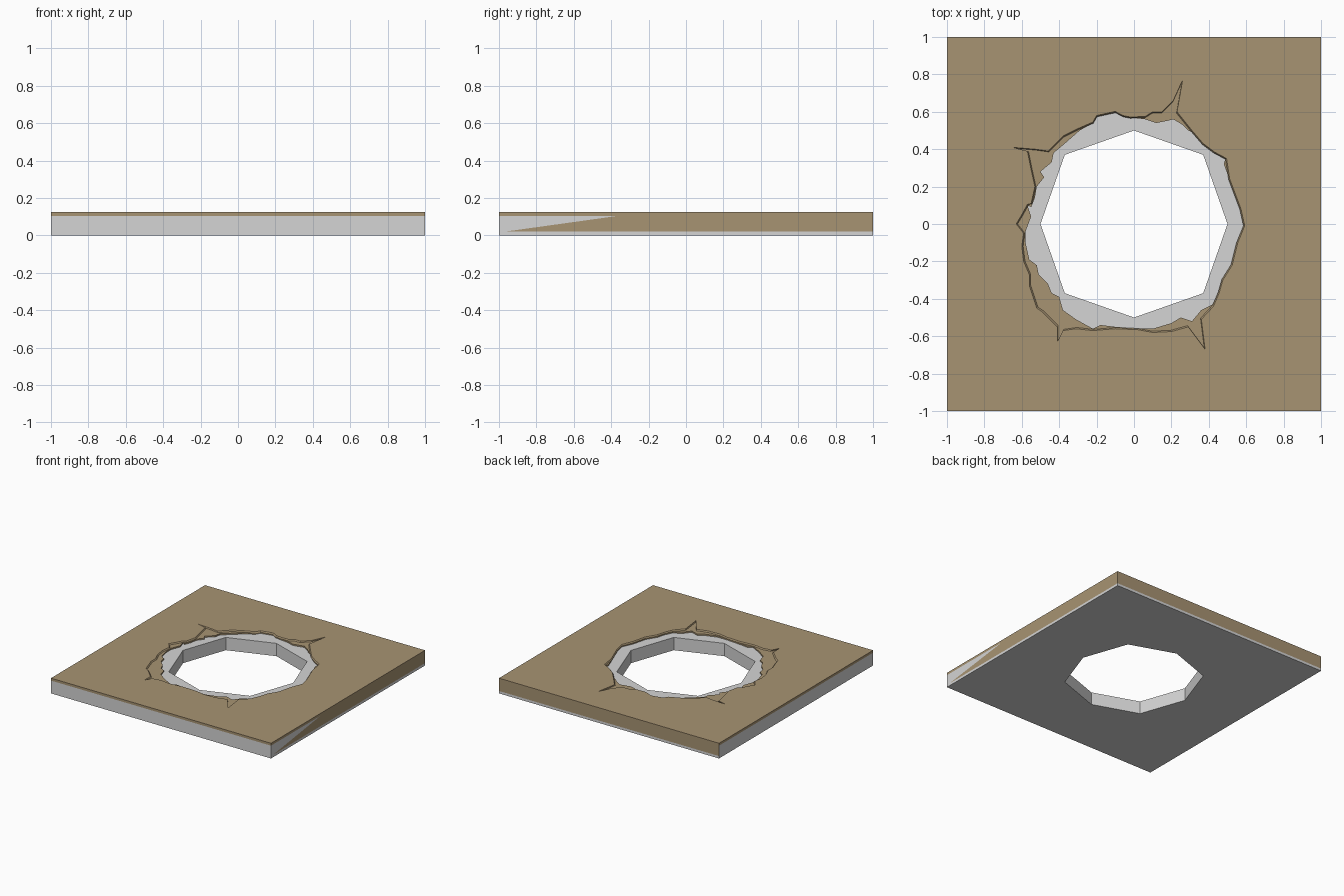
import bpy, bmesh
from mathutils import Vector

if "Cube" in bpy.data.objects:
    bpy.data.objects.remove(bpy.data.objects["Cube"])


def material(name, rgb):
    m = bpy.data.materials.new(name)
    m.diffuse_color = (*rgb, 1)
    m.use_nodes = True
    m.node_tree.nodes["Principled BSDF"].inputs["Base Color"].default_value = m.diffuse_color
    return m


GREY = material("pale grey stone", (0.66, 0.66, 0.66))
TAN = material("tan plaster", (0.39, 0.295, 0.17))
SQUARE = [(-1, -1), (1, -1), (1, 1), (-1, 1)]


def pierced_slab(hole, z0, z1, taper=1.0, keep_bottom=True):
    """Square slab with a hole; the hole's lower rim may be scaled by taper."""
    bm = bmesh.new()
    for loop in (SQUARE, hole):
        vs = [bm.verts.new((x, y, z1)) for x, y in loop]
        for a, b in zip(vs, vs[1:] + vs[:1]):
            bm.edges.new((a, b))
    bmesh.ops.triangle_fill(bm, edges=bm.edges[:], use_beauty=True, normal=(0, 0, 1))
    res = bmesh.ops.extrude_face_region(bm, geom=bm.faces[:], use_keep_orig=True)
    for v in [g for g in res["geom"] if isinstance(g, bmesh.types.BMVert)]:
        v.co.z = z0
        if max(abs(v.co.x), abs(v.co.y)) < 0.99:
            v.co.x *= taper
            v.co.y *= taper
    bmesh.ops.recalc_face_normals(bm, faces=bm.faces[:])
    if not keep_bottom:
        low = [f for f in bm.faces if all(abs(v.co.z - z0) < 1e-5 for v in f.verts)]
        bmesh.ops.delete(bm, geom=low, context='FACES')
    return bm


def finish(bm, name, mats):
    me = bpy.data.meshes.new(name)
    bm.to_mesh(me)
    bm.free()
    for m in mats:
        me.materials.append(m)
    ob = bpy.data.objects.new(name, me)
    bpy.context.collection.objects.link(ob)
    return ob


def cut(bm, test, co, no):
    faces = [f for f in bm.faces if test(f)]
    geom = set(faces)
    for f in faces:
        geom.update(f.edges)
        geom.update(f.verts)
    bmesh.ops.bisect_plane(bm, geom=list(geom), plane_co=co, plane_no=no, dist=1e-5)


# Stone base with an eight-sided hole
octagon = [(.5, 0), (.37, .37), (0, .5), (-.37, .37),
           (-.5, 0), (-.37, -.37), (0, -.5), (.37, -.37)]
base = pierced_slab(octagon, 0, 0.105)


def right_side(f):
    return f.normal.x > .9 and f.calc_center_median().x > .99


def back_side(f):
    return f.normal.y > .9 and f.calc_center_median().y > .99


# Plaster running down the right and back sides, with a bare wedge
wedge_co = Vector((1, -.97, .02))
wedge_no = Vector((0, -.085, .61)).normalized()
cut(base, lambda f: right_side(f) or back_side(f), (0, 0, .02), (0, 0, 1))
cut(base, lambda f: right_side(f) and f.calc_center_median().z > .02, wedge_co, wedge_no)
for f in base.faces:
    c = f.calc_center_median()
    if back_side(f) and c.z > .02:
        f.material_index = 1
    if right_side(f) and c.z > .02 and (c - wedge_co).dot(wedge_no) < 0:
        f.material_index = 1
finish(base, "stone_base", [GREY, TAN])

# Lower plaster coat: broken edge nearest the hole
inner = [(.59, -.01), (.57, .08), (.54, .16), (.51, .24), (.48, .32), (.49, .35),
         (.43, .38), (.38, .42), (.35, .47), (.29, .50), (.26, .53), (.21, .56),
         (.17, .55), (.12, .54), (.06, .56), (-.02, .57), (-.06, .575), (-.10, .60),
         (-.20, .575), (-.22, .54), (-.29, .50), (-.37, .43), (-.43, .38), (-.44, .33),
         (-.50, .28), (-.48, .25), (-.52, .20), (-.53, .14), (-.55, .09), (-.57, .10),
         (-.55, .04), (-.58, -.04), (-.58, -.10), (-.56, -.19), (-.52, -.22),
         (-.51, -.27), (-.46, -.32), (-.44, -.37), (-.40, -.39), (-.38, -.46),
         (-.31, -.51), (-.22, -.56), (-.18, -.54), (-.10, -.55), (.02, -.56),
         (.10, -.56), (.20, -.53), (.25, -.50), (.31, -.52), (.36, -.46),
         (.42, -.43), (.45, -.37), (.47, -.30), (.52, -.22), (.55, -.10)]
finish(pierced_slab(inner, .105, .116, keep_bottom=False), "lower_plaster", [TAN])

# Upper plaster coat: wider break with pointed cracks
outer = [(.592, -.01), (.572, .08), (.542, .16), (.512, .24), (.495, .35), (.43, .385),
         (.37, .43), (.31, .50), (.23, .60), (.26, .77), (.21, .66), (.15, .60),
         (.10, .60), (.06, .575), (-.02, .572), (-.06, .58), (-.10, .602), (-.20, .58),
         (-.22, .545), (-.30, .51), (-.38, .47), (-.46, .39), (-.53, .40), (-.65, .41),
         (-.57, .39), (-.55, .29), (-.53, .20), (-.55, .11), (-.57, .105), (-.60, .05),
         (-.63, 0), (-.59, -.05), (-.60, -.12), (-.59, -.20), (-.56, -.27), (-.56, -.33),
         (-.52, -.45), (-.49, -.47), (-.41, -.55), (-.41, -.63), (-.38, -.57),
         (-.31, -.56), (-.22, -.57), (-.10, -.56), (.02, -.565), (.10, -.58),
         (.20, -.575), (.29, -.55), (.38, -.67), (.36, -.51), (.425, -.44),
         (.455, -.37), (.475, -.30), (.525, -.22), (.555, -.10)]
finish(pierced_slab(outer, .116, .125, taper=.988, keep_bottom=False), "upper_plaster", [TAN])
